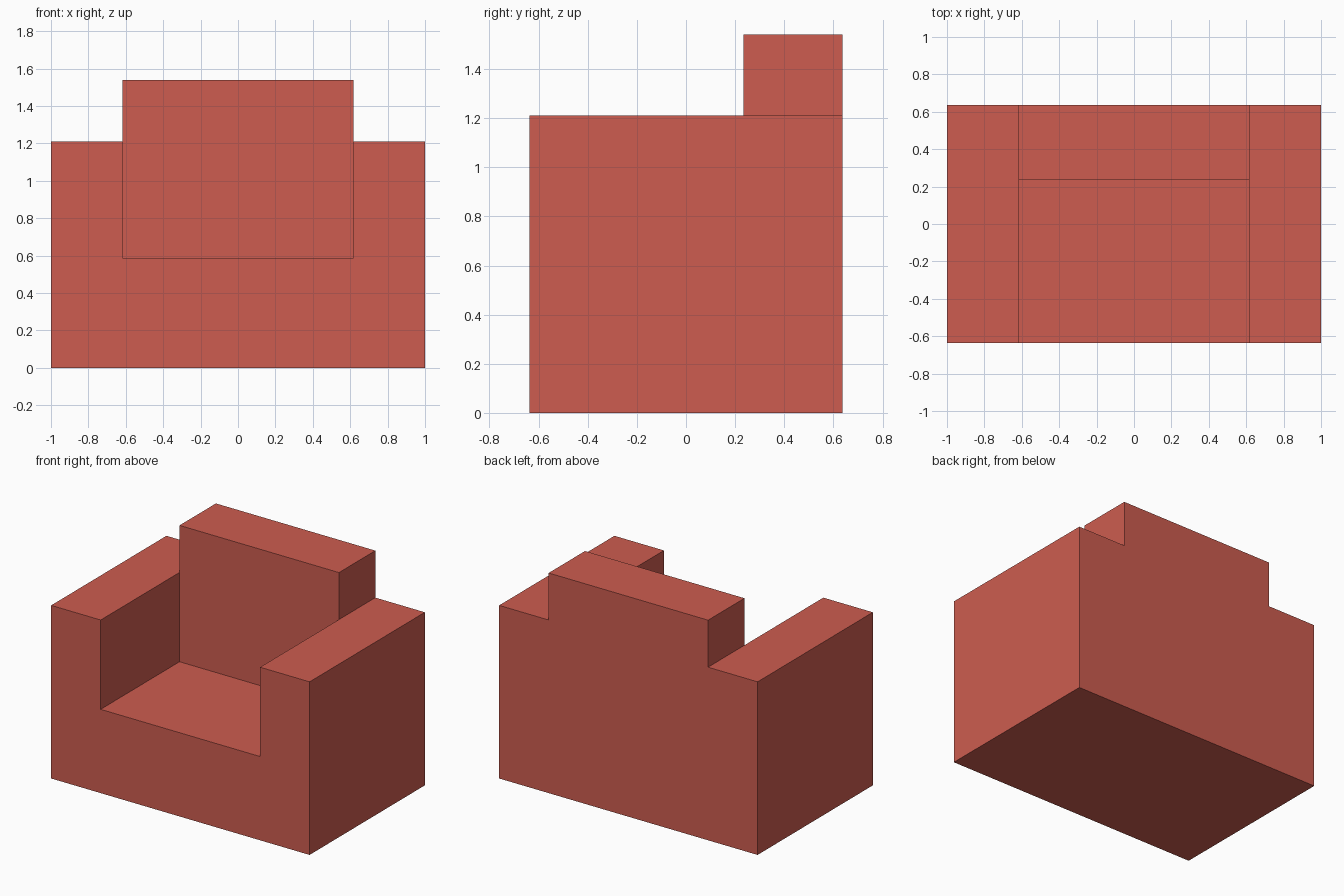
import bpy, bmesh

if "Cube" in bpy.data.objects:
    bpy.data.objects.remove(bpy.data.objects["Cube"])

# Main measurements
HALF_W, HALF_D = 1.0, 0.637
ARM_X, BACK_Y = 0.617, 0.235
SEAT_Z, ARM_Z, BACK_Z = 0.586, 1.211, 1.54

red = bpy.data.materials.new("red upholstery")
red.diffuse_color = (0.61, 0.108, 0.08, 1)
red.use_nodes = True
red.node_tree.nodes["Principled BSDF"].inputs["Base Color"].default_value = red.diffuse_color

bm = bmesh.new()

# Floor plan: left arm, middle and right arm, each split at the backrest
xs = (-HALF_W, -ARM_X, ARM_X, HALF_W)
ys = (-HALF_D, BACK_Y, HALF_D)
grid = [[bm.verts.new((x, y, 0)) for x in xs] for y in ys]
for j in range(2):
    for i in range(3):
        bm.faces.new((grid[j][i], grid[j][i + 1],
                      grid[j + 1][i + 1], grid[j + 1][i]))


def raise_faces(faces, height):
    """Extrude a region straight up and return its new top faces."""
    geom = bmesh.ops.extrude_face_region(bm, geom=faces)["geom"]
    for v in geom:
        if isinstance(v, bmesh.types.BMVert):
            v.co.z = height
    return [f for f in geom if isinstance(f, bmesh.types.BMFace)]


def is_middle(f):
    return abs(f.calc_center_median().x) < ARM_X


def is_rear(f):
    return f.calc_center_median().y > BACK_Y


# Seat block, then arms and back together, then the taller backrest
seat = raise_faces(bm.faces[:], SEAT_Z)
arms = raise_faces([f for f in seat if is_rear(f) or not is_middle(f)], ARM_Z)
raise_faces([f for f in arms if is_rear(f) and is_middle(f)], BACK_Z)

# Merge flat neighbouring faces and point all faces outwards
bmesh.ops.recalc_face_normals(bm, faces=bm.faces[:])
bmesh.ops.dissolve_limit(bm, angle_limit=0.01, verts=bm.verts[:], edges=bm.edges[:])

mesh = bpy.data.meshes.new("armchair")
bm.to_mesh(mesh)
bm.free()
mesh.materials.append(red)
bpy.context.collection.objects.link(bpy.data.objects.new("armchair", mesh))
